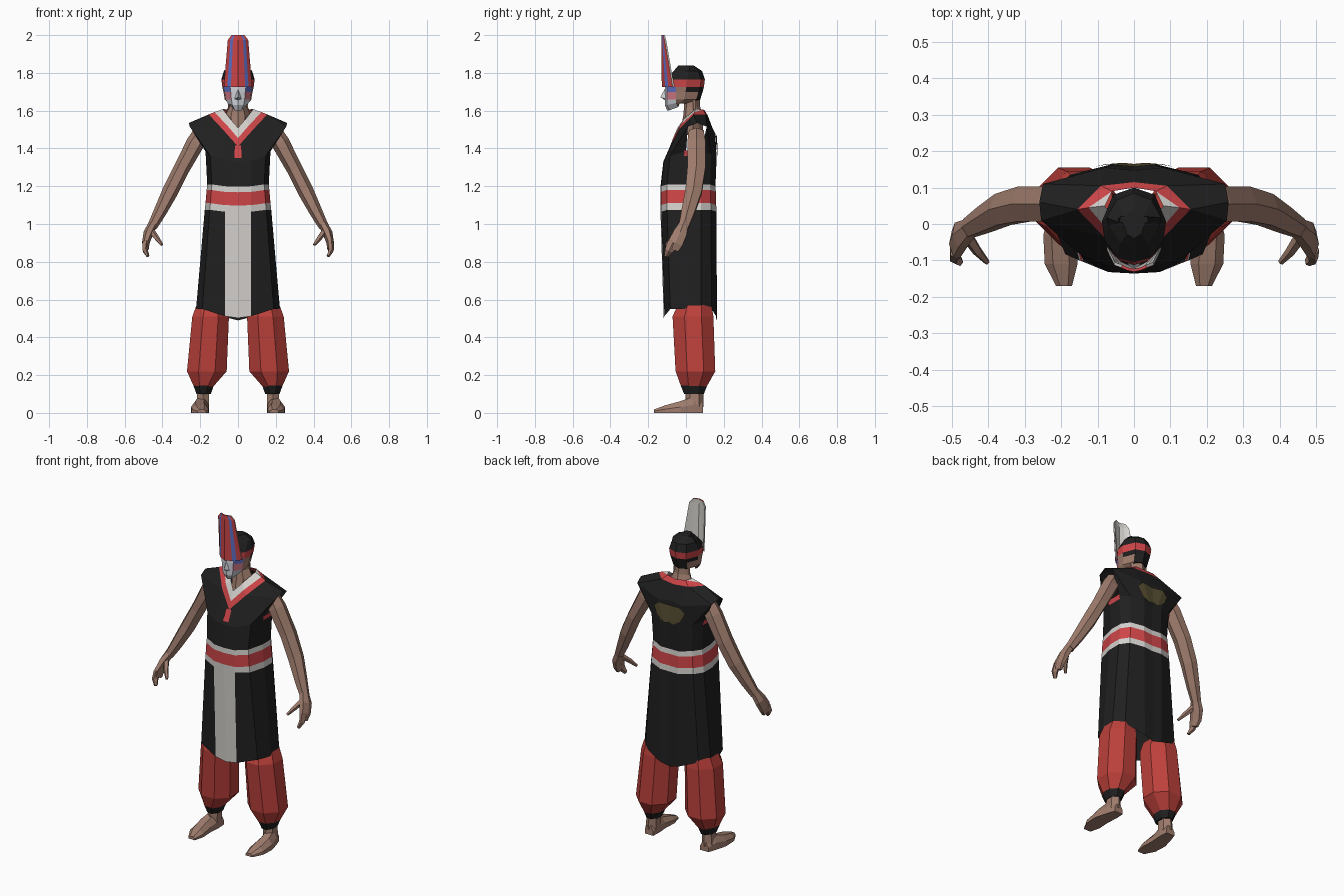
import bpy, bmesh, math
from mathutils import Vector

cube = bpy.data.objects.get("Cube")
if cube:
    bpy.data.objects.remove(cube)

COLOURS = {
    "black cloth": (.014, .014, .014), "red trim": (.62, .06, .065),
    "trouser red": (.5, .052, .043), "white cloth": (.66, .64, .61),
    "skin": (.35, .205, .155), "face paint": (.62, .64, .69),
    "cheek pink": (.68, .2, .25), "blue": (.12, .17, .6), "olive": (.09, .075, .03),
}
MATS = {}
for label, rgb in COLOURS.items():
    m = bpy.data.materials.new(label)
    m.use_nodes = True
    m.diffuse_color = (*rgb, 1)
    bsdf = m.node_tree.nodes["Principled BSDF"]
    bsdf.inputs["Base Color"].default_value = (*rgb, 1)
    bsdf.inputs["Roughness"].default_value = .9
    MATS[label] = m


def build(name, polys):
    """Make an object from (points, colour) polygons, welding shared points."""
    bm = bmesh.new()
    used = []
    for pts, colour in polys:
        if colour not in used:
            used.append(colour)
        face = bm.faces.new([bm.verts.new(p) for p in pts])
        face.material_index = used.index(colour)
    bmesh.ops.remove_doubles(bm, verts=bm.verts, dist=.0005)
    bmesh.ops.recalc_face_normals(bm, faces=bm.faces)
    mesh = bpy.data.meshes.new(name)
    bm.to_mesh(mesh)
    bm.free()
    for colour in used:
        mesh.materials.append(MATS[colour])
    ob = bpy.data.objects.new(name, mesh)
    bpy.context.collection.objects.link(ob)


def loft(name, rings, pick, cap=True):
    """Skin closed rings; pick is a colour or a rule of (row, centre)."""
    rule = pick if callable(pick) else lambda row, c: pick
    polys = []
    for row, (a, b) in enumerate(zip(rings, rings[1:])):
        for i in range(len(a)):
            j = (i + 1) % len(a)
            quad = [Vector(p) for p in (a[i], a[j], b[j], b[i])]
            polys.append((quad, rule(row, sum(quad, Vector()) / 4)))
    if cap:
        for row, ring in ((0, rings[0]), (len(rings) - 2, rings[-1])):
            polys.append((ring, rule(row, sum(map(Vector, ring), Vector()) / len(ring))))
    build(name, polys)


def flip(p):
    return (-p[0], p[1], p[2])


def whole(half):
    """Complete a half outline that starts and ends on the centre line."""
    return half + [flip(p) for p in half[-2:0:-1]]


def both_halves(name, points, faces):
    polys = []
    for keys, colour in faces:
        pts = [points[k] for k in keys.split()]
        polys += [(pts, colour), ([flip(p) for p in pts], colour)]
    build(name, polys)


def oval(cx, cy, rx, ry, z, n=8):
    k = 1 / math.cos(math.pi / n)
    angles = [math.tau * (i + .5) / n for i in range(n)]
    return [(cx + rx * k * math.cos(a), cy + ry * k * math.sin(a), z) for a in angles]


def tube(name, side, path, colour, n=6):
    """Limb along (x, y, z, radius across x, radius along y)."""
    pts = [Vector((side * p[0], p[1], p[2])) for p in path]
    rings = []
    for i, p in enumerate(pts):
        d = (pts[min(i + 1, len(pts) - 1)] - pts[max(i - 1, 0)]).normalized()
        u = d.cross(Vector((0, 1, 0))).normalized()
        v = u.cross(d)
        rings.append([p + u * path[i][3] * math.cos(math.tau * k / n)
                      + v * path[i][4] * math.sin(math.tau * k / n) for k in range(n)])
    loft(name, rings, colour)


# Tunic skirt and belt
def tunic_ring(z, w, yf, yb, lift=(0,) * 8):
    xy = [(0, yf), (.07, yf + .004), (w * .85, yf + .035), (w, 0),
          (w, .08), (w * .8, yb - .025), (.06, yb + .004), (0, yb)]
    return whole([(x, y, z + dz) for (x, y), dz in zip(xy, lift)])


DIP = (-.012, -.01, 0, 0, 0, 0, -.01, -.012)
TOP = (0, .005, .03, .055, .055, .04, .02, .02)
skirt = [tunic_ring(.55, .222, -.118, .16, (-.048, -.038, 0, 0, 0, 0, -.045, -.06))]
for z, w, yf, yb in ((1.075, .176, -.135, .157), (1.11, .172, -.136, .156),
                     (1.18, .166, -.136, .154), (1.21, .163, -.135, .152)):
    skirt.append(tunic_ring(z, w, yf, yb, DIP))
skirt.append(tunic_ring(1.33, .172, -.12, .158, TOP))


def skirt_colour(row, c):
    if row == 0:
        return "white cloth" if c.y < -.08 and abs(c.x) < .07 else "black cloth"
    return ("", "white cloth", "red trim", "white cloth", "black cloth")[row]


loft("tunic_skirt", skirt, skirt_colour, cap=False)

# Tunic chest, shoulders and collar: points named by the seam they lie on
P = dict(zip("T0 T1 T2 S1 S2 B2 B1 B0".split(), skirt[-1]))
P.update({
    "Tf": (.255, .01, 1.515), "Tm": (.26, .06, 1.535), "Tb": (.25, .11, 1.515),
    "R0": (0, -.085, 1.41), "R1": (.08, -.038, 1.5), "R2": (.155, .04, 1.58),
    "W0": (0, -.068, 1.455), "W1": (.06, -.03, 1.525), "W2": (.125, .045, 1.592),
    "I0": (0, -.045, 1.51), "I1": (.04, -.012, 1.555), "I2": (.08, .05, 1.608),
    "N0": (0, .1, 1.6), "N1": (.06, .09, 1.607),
    "K0": (0, .115, 1.575), "K1": (.09, .105, 1.58),
    "L0": (0, .147, 1.49), "L1": (.08, .155, 1.48),
})
black = ["T0 T1 R1 R0", "T1 T2 Tf R1", "T2 S1 Tf", "S2 B2 Tb", "B2 B1 L1 Tb",
         "B1 B0 L0 L1", "L0 L1 K1 K0", "L1 Tb K1", "R1 Tf R2", "Tf Tm R2", "Tm Tb K1 R2"]
red = ["R0 R1 W1 W0", "R1 R2 W2 W1", "K0 K1 N1 N0", "K1 R2 W2 N1"]
white = ["W0 W1 I1 I0", "W1 W2 I2 I1", "W2 I2 N1"]
both_halves("tunic_chest", P, [(f, "black cloth") for f in black]
            + [(f, "red trim") for f in red] + [(f, "white cloth") for f in white])
build("collar_strip", [([(-.018, -.117, 1.35), (.018, -.117, 1.35),
                         (.018, -.089, 1.415), (-.018, -.089, 1.415)], "red trim")])
both_halves("back_patch", {
    "a": (0, .157, 1.465), "b": (.07, .164, 1.47), "c": (.105, .158, 1.44),
    "d": (.08, .164, 1.39), "e": (.03, .168, 1.355), "f": (0, .165, 1.365)},
    [("a b e f", "olive"), ("b c d e", "olive")])

# Underarm trim
for side in (1, -1):
    build("underarm_trim", [([(side * .175, -.01, 1.36), (side * .175, .09, 1.36),
                              (side * .178, .09, 1.39), (side * .178, -.01, 1.39)], "red trim")])


# Neck and head
def head_ring(z, w, yf, yb, tilt=0):
    mid = yf + .55 * (yb - yf)
    half = [(0, yf, z), (w * .5, yf + .012, z), (w * .92, yf + .06, z + tilt * .5),
            (w, mid, z + tilt), (w * .65, yb - .02, z + tilt), (0, yb, z + tilt)]
    return whole(half)


loft("neck", [head_ring(1.47, .05, -.035, .09), head_ring(1.57, .075, -.015, .09),
              head_ring(1.62, .052, -.01, .075), head_ring(1.7, .05, -.01, .07)], "skin")

HEAD = [head_ring(1.602, .035, -.1, .02, .035), head_ring(1.63, .06, -.112, .06, .02),
        head_ring(1.658, .07, -.112, .075), head_ring(1.70, .077, -.113, .088),
        head_ring(1.725, .083, -.112, .095), head_ring(1.765, .088, -.105, .1),
        head_ring(1.81, .075, -.065, .085), head_ring(1.84, .04, -.04, .04)]


def head_colour(row, c):
    if row > 4:
        return "black cloth"
    if row == 4:
        return "red trim"
    if c.y > .03:
        return "black cloth"
    if c.y > -.045:
        return "skin"
    if abs(c.x) > .04 and row in (2, 3):
        return ("cheek pink", "blue")[row - 2]
    return "face paint"


loft("head", HEAD, head_colour)
both_halves("nose", {"a": (0, -.112, 1.715), "b": (0, -.136, 1.672),
                     "c": (.018, -.108, 1.662), "d": (0, -.11, 1.655)},
            [("a b c", "face paint"), ("b c d", "face paint")])


# Headdress: tall striped plate, pale behind
def plate_ring(z, w, front, edge):
    y = [front + (edge - front) * t for t in (0, .3, .6, 1)]
    x = [0, w * .5, w * .75, w]
    face = [(a, b, z) for a, b in zip(x, y)]
    back = [(a * .97, b + .008, z) for a, b in zip(x, y)]
    return whole(face + back[::-1])


rows = [plate_ring(1.725, .075, -.128, -.07), plate_ring(1.975, .054, -.131, -.113),
        plate_ring(2, .034, -.131, -.12)]
polys = []
for low, high in zip(rows, rows[1:]):
    n = len(low)
    for i in range(n):
        j = (i + 1) % n
        column = min(i, n - 1 - i)
        colour = ("red trim", "blue", "red trim")[column] if column < 3 else "white cloth"
        polys.append(([low[i], low[j], high[j], high[i]], colour))
build("headdress", polys + [(rows[-1], "red trim")])

# Limbs
for side, tag in ((1, "left"), (-1, "right")):
    tube(tag + "_arm", side, [
        (.19, .055, 1.485, .045, .045), (.225, .055, 1.43, .048, .055),
        (.30, .055, 1.29, .042, .055), (.36, .04, 1.17, .042, .05),
        (.415, .01, 1.06, .034, .04), (.455, -.012, .985, .026, .03)], "skin")
    tube(tag + "_palm", side, [
        (.45, -.01, 1.0, .025, .028), (.475, -.03, .95, .026, .042),
        (.488, -.055, .9, .02, .045), (.488, -.07, .865, .015, .035)], "skin")
    tube(tag + "_fingers", side, [
        (.49, -.07, .9, .018, .03), (.492, -.09, .86, .015, .024),
        (.477, -.105, .83, .009, .012)], "skin", 5)
    tube(tag + "_thumb", side, [
        (.46, -.03, .965, .018, .018), (.43, -.075, .925, .014, .014),
        (.403, -.105, .89, .008, .008)], "skin", 5)

    # Trousers, cuff, ankle and foot
    s = side
    loft(tag + "_trouser", [
        oval(s * .14, .045, .08, .09, .57), oval(s * .145, .037, .097, .108, .51),
        oval(s * .165, .05, .105, .105, .22), oval(s * .182, .042, .052, .068, .14)],
        "trouser red")
    loft(tag + "_cuff", [oval(s * .182, .042, .054, .07, .145),
                         oval(s * .182, .042, .038, .052, .1)], "black cloth")
    loft(tag + "_ankle", [oval(s * .184, .045, .03, .04, .12, 6),
                          oval(s * .188, .045, .034, .042, .03, 6)], "skin")
    foot = []
    for y, cx, w, h in ((.09, .185, .028, .05), (.04, .192, .038, .085),
                        (-.03, .204, .045, .062), (-.11, .2, .045, .04),
                        (-.17, .192, .022, .018)):
        foot.append([(s * (cx + a * w), y, b * h) for a, b in (
            (-1, 0), (1, 0), (1, .5), (.5, 1), (-.5, 1), (-1, .5))])
    loft(tag + "_foot", foot, "skin")
